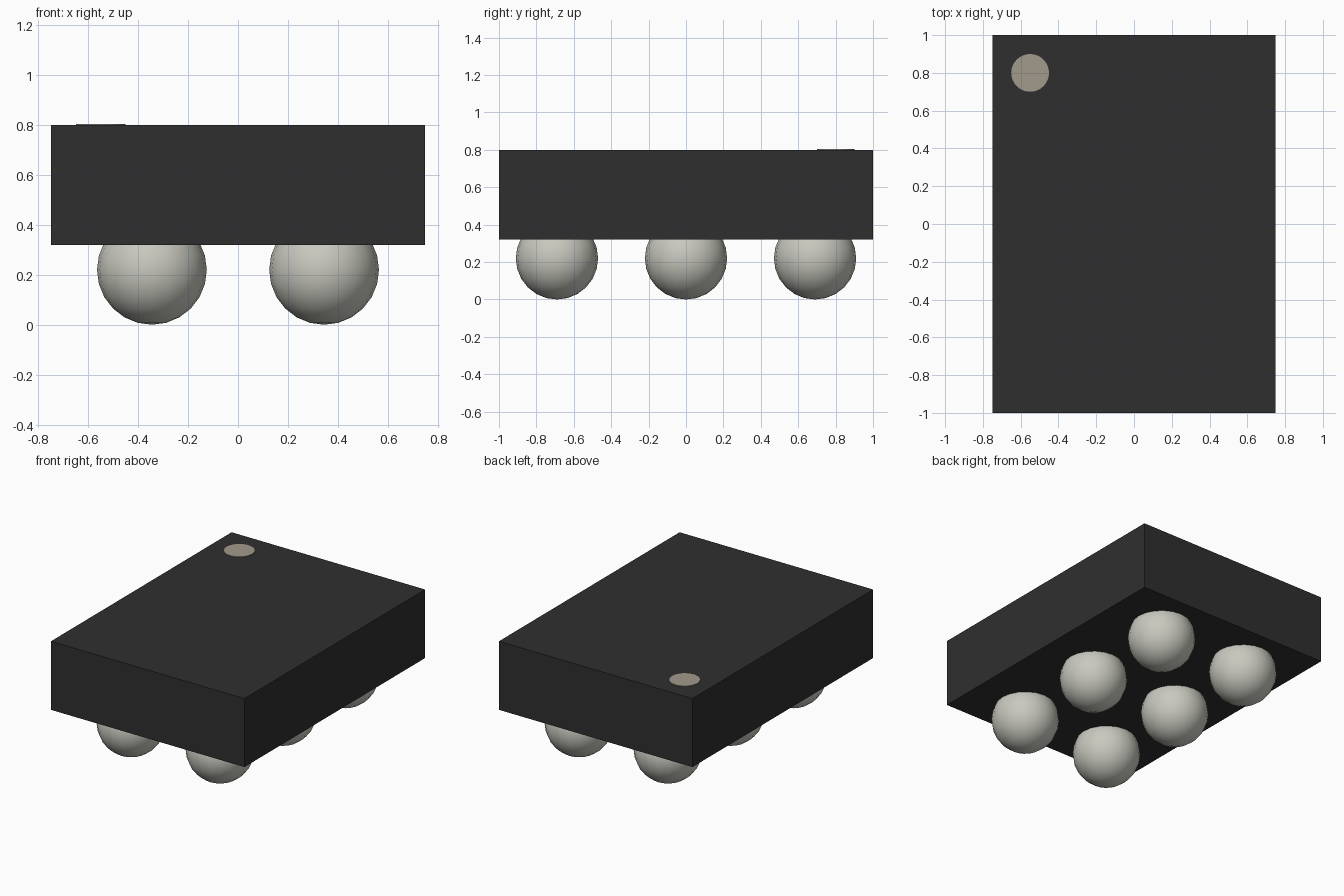
import bpy

cube = bpy.data.objects.get("Cube")
if cube:
    bpy.data.objects.remove(cube, do_unlink=True)


def material(name, rgb):
    mat = bpy.data.materials.new(name)
    mat.use_nodes = True
    colour = (*rgb, 1.0)
    mat.diffuse_color = colour
    mat.node_tree.nodes["Principled BSDF"].inputs["Base Color"].default_value = colour
    return mat


def finish(name, mat):
    obj = bpy.context.object
    obj.name = name
    obj.data.name = name
    obj.data.materials.append(mat)
    return obj


black_plastic = material("black_plastic", (0.028, 0.028, 0.028))
solder_grey = material("solder_grey", (0.58, 0.58, 0.52))
marker_beige = material("marker_beige", (0.36, 0.32, 0.26))

# Package body
bpy.ops.mesh.primitive_cube_add(size=1, location=(0, 0, 0.56))
body = finish("package_body", black_plastic)
body.scale = (1.5, 2.0, 0.48)
bpy.ops.object.transform_apply(location=False, rotation=False, scale=True)

# Round corner marker, slightly proud of the top
bpy.ops.mesh.primitive_cylinder_add(vertices=32, radius=0.1, depth=0.008,
                                    location=(-0.55, 0.8, 0.801))
finish("corner_marker", marker_beige)

# Grid of solder balls, partly sunk into the underside
pitch = 0.69
for row in (-1, 0, 1):
    for side, sign in (("right", -1), ("left", 1)):
        bpy.ops.mesh.primitive_uv_sphere_add(
            segments=20, ring_count=12, radius=0.22,
            location=(sign * pitch / 2, row * pitch, 0.22))
        finish(f"solder_ball_{side}_{row + 2}", solder_grey)
        bpy.ops.object.shade_smooth()
